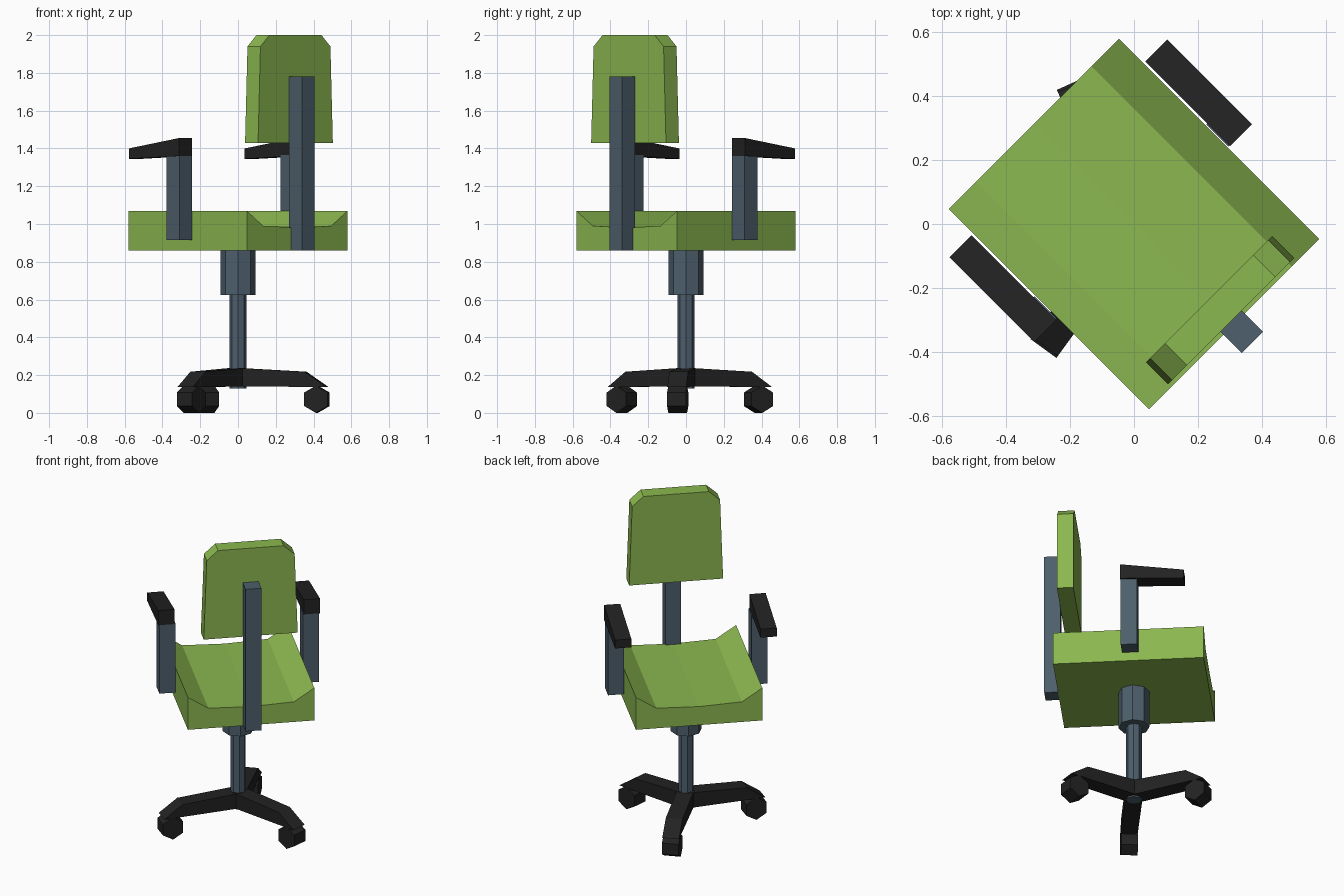
import bpy, bmesh
from math import radians, cos, sin
from mathutils import Matrix, Vector

cube = bpy.data.objects.get("Cube")
if cube:
    bpy.data.objects.remove(cube, do_unlink=True)

# The chair is built facing -y, then turned as a whole
TURN = Matrix.Rotation(radians(225), 4, 'Z')


def material(name, color):
    mat = bpy.data.materials.new(name)
    mat.use_nodes = True
    mat.diffuse_color = color
    mat.node_tree.nodes["Principled BSDF"].inputs["Base Color"].default_value = color
    return mat


GREEN = material("green_fabric", (0.26, 0.48, 0.08, 1))
STEEL = material("blue_grey_metal", (0.075, 0.115, 0.15, 1))
BLACK = material("black_plastic", (0.016, 0.016, 0.016, 1))


def finish(name, bm, mat, matrix=Matrix()):
    bmesh.ops.recalc_face_normals(bm, faces=bm.faces)
    bm.transform(TURN @ matrix)
    mesh = bpy.data.meshes.new(name)
    bm.to_mesh(mesh)
    bm.free()
    mesh.materials.append(mat)
    obj = bpy.data.objects.new(name, mesh)
    bpy.context.collection.objects.link(obj)
    return obj


def prism(name, profile, axis, start, end, mat, matrix=Matrix()):
    """Extrude a (horizontal, z) profile along the x or y axis."""
    bm = bmesh.new()
    place = (lambda h, z: (start, h, z)) if axis == 'x' else (lambda h, z: (h, start, z))
    face = bm.faces.new([bm.verts.new(place(h, z)) for h, z in profile])
    offset = Vector((end - start, 0, 0)) if axis == 'x' else Vector((0, end - start, 0))
    extruded = bmesh.ops.extrude_face_region(bm, geom=[face])["geom"]
    moved = [v for v in extruded if isinstance(v, bmesh.types.BMVert)]
    bmesh.ops.translate(bm, vec=offset, verts=moved)
    # Keep both caps closed
    bm.verts.ensure_lookup_table()
    if face not in bm.faces[:]:
        bm.faces.new(bm.verts[:len(profile)])
    return finish(name, bm, mat, matrix)


def box(name, x, y, z, mat):
    rect = [(x[0], z[0]), (x[1], z[0]), (x[1], z[1]), (x[0], z[1])]
    return prism(name, rect, 'y', y[0], y[1], mat)


def cylinder(name, sides, radius, z0, z1, mat):
    bm = bmesh.new()
    bmesh.ops.create_cone(bm, cap_ends=True, segments=sides, radius1=radius,
                          radius2=radius, depth=z1 - z0)
    return finish(name, bm, mat, Matrix.Translation((0, 0, (z0 + z1) / 2))
                  @ Matrix.Rotation(radians(45), 4, 'Z'))


def mirrored(half):
    return half + [(-x, z) for x, z in reversed(half) if x]


# Seat with a scooped top
prism("seat", mirrored([(0.377, 0.86), (0.377, 1.07), (0.255, 0.99), (0, 0.98)][::1]),
      'y', -0.444, 0.444, GREEN)

# Backrest and its upright
prism("backrest", mirrored([(0.28, 1.43), (0.262, 1.94), (0.195, 2.0)]),
      'y', 0.333, 0.43, GREEN)
box("backrest_post", (-0.047, 0.047), (0.43, 0.525), (0.86, 1.78), STEEL)

# Armrests
pad = [(0.04, 1.36), (0.04, 1.455), (-0.335, 1.40), (-0.335, 1.345)]
for side, sign in (("left", 1), ("right", -1)):
    box(side + "_arm_post", (sign * 0.38, sign * 0.475), (-0.06, 0.037), (0.915, 1.365), STEEL)
    prism(side + "_arm_pad", pad, 'x', sign * 0.385, sign * 0.482, BLACK)

# Gas lift column
cylinder("column_sleeve", 8, 0.092, 0.625, 0.86, STEEL)
cylinder("column", 8, 0.046, 0.13, 0.63, STEEL)

# Three legs, each with a castor
leg = [(0, 0.14), (0, 0.238), (0.36, 0.218), (0.475, 0.138), (0.34, 0.138)]
for i in range(3):
    spin = Matrix.Rotation(radians(129 + 120 * i), 4, 'Z')
    prism(f"leg_{i + 1}", leg, 'y', -0.05, 0.05, BLACK, spin)
    wheel = [(0.42 + 0.072 * sin(radians(a)), 0.072 + 0.072 * cos(radians(a)))
             for a in range(0, 360, 60)]
    prism(f"castor_{i + 1}", wheel, 'y', -0.05, 0.05, BLACK, spin)
